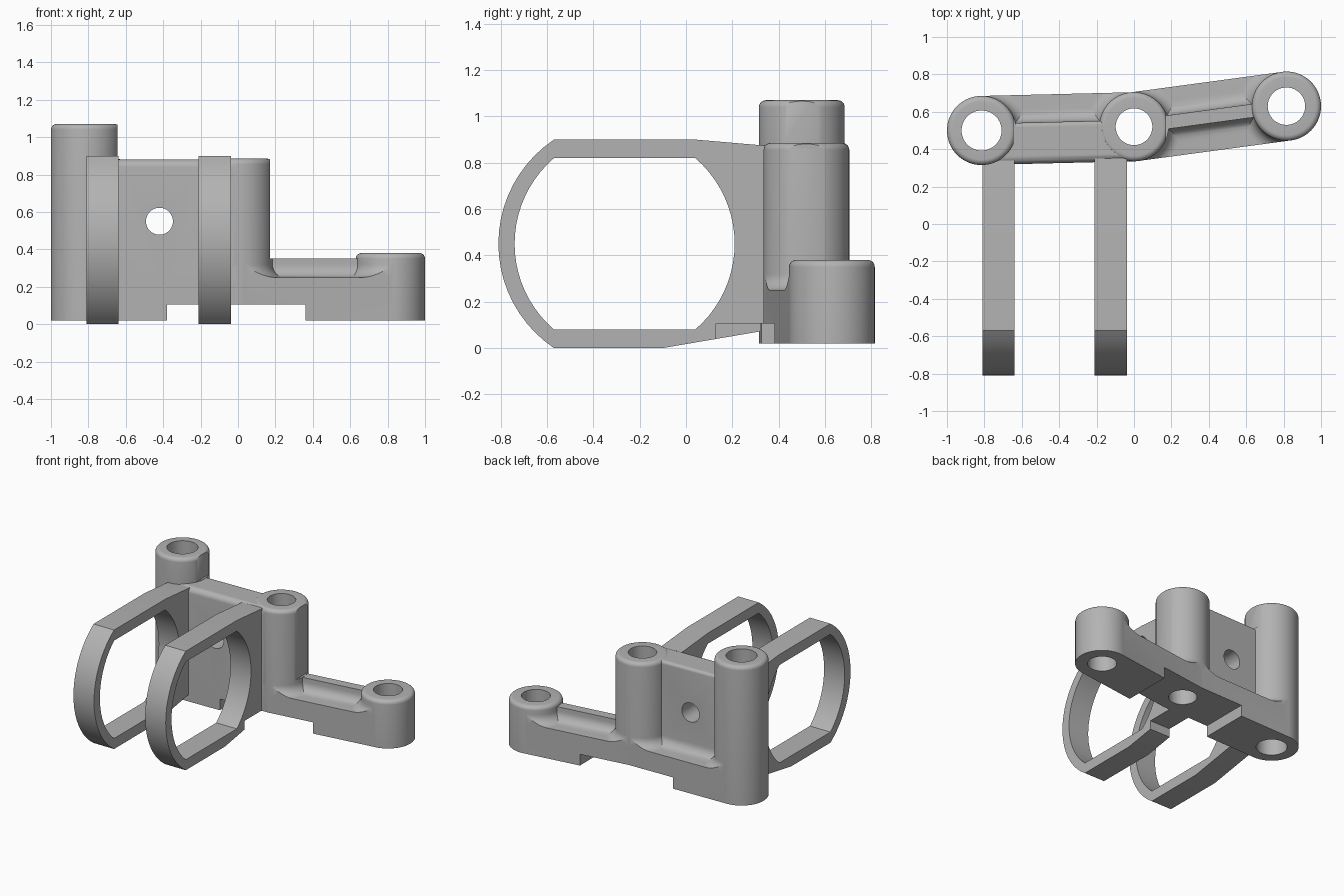
import bpy, bmesh, math
from mathutils import Vector, Matrix

cube = bpy.data.objects.get("Cube")
if cube:
    bpy.data.objects.remove(cube, do_unlink=True)

grey = bpy.data.materials.new("plain_grey")
grey.use_nodes = True
tone = (0.45, 0.45, 0.45, 1)
grey.diffuse_color = tone
grey.node_tree.nodes["Principled BSDF"].inputs["Base Color"].default_value = tone


def make(name, bm):
    bmesh.ops.remove_doubles(bm, verts=bm.verts, dist=1e-5)
    bmesh.ops.recalc_face_normals(bm, faces=bm.faces)
    mesh = bpy.data.meshes.new(name)
    bm.to_mesh(mesh)
    bm.free()
    mesh.materials.append(grey)
    ob = bpy.data.objects.new(name, mesh)
    bpy.context.scene.collection.objects.link(ob)
    return ob


def combine(ob, other, operation):
    """Apply a boolean and discard the second solid."""
    mod = ob.modifiers.new("bool", 'BOOLEAN')
    mod.solver = 'EXACT'
    mod.operation = operation
    mod.object = other
    bpy.context.view_layer.update()
    graph = bpy.context.evaluated_depsgraph_get()
    mesh = bpy.data.meshes.new_from_object(ob.evaluated_get(graph))
    ob.modifiers.clear()
    ob.data = mesh
    bpy.data.objects.remove(other, do_unlink=True)
    return ob


def prism(name, points, origin, u, v, depth):
    """Extrude a flat outline spanned by u and v along depth."""
    bm = bmesh.new()
    face = bm.faces.new([bm.verts.new(origin + u * a + v * b) for a, b in points])
    out = bmesh.ops.extrude_face_region(bm, geom=[face])["geom"]
    bmesh.ops.translate(bm, vec=depth, verts=[g for g in out if isinstance(g, bmesh.types.BMVert)])
    return make(name, bm)


def lathe(name, profile, x, y):
    bm = bmesh.new()
    verts = [bm.verts.new((x + r, y, z)) for r, z in profile]
    edges = [bm.edges.new(pair) for pair in zip(verts, verts[1:])]
    bmesh.ops.spin(bm, geom=verts + edges, cent=(x, y, 0), axis=(0, 0, 1),
                   angle=math.tau, steps=64)
    return make(name, bm)


def cylinder(name, radius, length, matrix):
    bm = bmesh.new()
    bmesh.ops.create_cone(bm, cap_ends=True, segments=64, radius1=radius,
                          radius2=radius, depth=length, matrix=matrix)
    return make(name, bm)


def box(name, low, high):
    low, high = Vector(low), Vector(high)
    bm = bmesh.new()
    bmesh.ops.create_cube(bm, size=1)
    for v in bm.verts:
        v.co = (low + high) / 2 + v.co * (high - low)
    return make(name, bm)


def arc(cx, cy, r, start, end, n=8):
    return [(cx + r * math.cos(math.radians(start + (end - start) * i / n)),
             cy + r * math.sin(math.radians(start + (end - start) * i / n)))
            for i in range(n + 1)]


def bow(x, side, half, rise, n=20):
    """Bulging ring end about mid height; runs up on the right, down on the left."""
    r = (half * half + rise * rise) / (2 * rise)
    a = math.degrees(math.asin(half / r))
    mid = 0 if side > 0 else 180
    return arc(x + side * (rise - r), 0.45, r, mid - a, mid + a, n)


R, BASE, LEDGE, F = 0.185, 0.02, 0.25, 0.07
W = R - 0.0005
X, Y, Z = Vector((1, 0, 0)), Vector((0, 1, 0)), Vector((0, 0, 1))

# x, y, top height, bore radius
posts = {"tall": (-0.815, 0.5, 1.07, 0.107),
         "middle": (0, 0.52, 0.885, 0.098),
         "short": (0.815, 0.63, 0.38, 0.1)}


def span(name, points, start, end):
    a, b = (Vector((*posts[k][:2], 0)) for k in (start, end))
    along = b - a
    side = Z.cross(along).normalized()
    return prism(name, points, a, side, Z, along)


# Wall with a rear ledge, and low ribbed arm
wall_outline = ([(W, BASE), (W, LEDGE)] + arc(0.036 + F, LEDGE + F, F, 270, 180)
                + arc(0.016, 0.86, 0.02, 0, 90, 4) + arc(-W + 0.04, 0.84, 0.04, 90, 180)
                + [(-W, BASE)])
arm_outline = ([(W, BASE), (W, LEDGE)] + arc(0.036 + F, LEDGE + F, F, 270, 180)
               + [(0.036, 0.35), (-0.036, 0.35)]
               + arc(-0.036 - F, LEDGE + F, F, 0, -90) + [(-W, LEDGE), (-W, BASE)])
bracket = span("bracket", wall_outline, "tall", "middle")
combine(bracket, span("arm", arm_outline, "middle", "short"), 'UNION')

# Round posts with softened rims
for key, (x, y, top, bore) in posts.items():
    profile = [(0, BASE), (R, BASE)] + arc(R - 0.03, top - 0.03, 0.03, 0, 90, 6) + [(0, top)]
    combine(bracket, lathe(key + "_post", profile, x, y), 'UNION')

# Concave flares where the posts meet the ledges
for key, start, end in (("tall", "tall", "middle"), ("middle", "tall", "middle"),
                        ("middle", "middle", "short"), ("short", "middle", "short")):
    x, y = posts[key][:2]
    profile = ([(0, 0.2), (R + F, 0.2)] + arc(R + F, LEDGE + F, F, 270, 180)
               + [(0, LEDGE + F)])
    flare = lathe("flare", profile, x, y)
    clip = span("clip", [(-W, 0.1), (W, 0.1), (W, 0.5), (-W, 0.5)], start, end)
    combine(bracket, combine(flare, clip, 'INTERSECT'), 'UNION')

# Two cable loops on the front
outer = ([(0.04, 0.9), (0.33, 0.875), (0.37, 0.873), (0.37, 0.08), (0.31, 0.07), (-0.1, 0)]
         + bow(-0.57, -1, 0.45, 0.24)[::-1])
inner = bow(0.04, 1, 0.37, 0.17) + bow(-0.57, -1, 0.37, 0.17)
for x in (-0.81, -0.21):
    loop = prism("loop", outer, X * x, Y, Z, X * 0.172)
    opening = prism("opening", inner, X * (x - 0.1), Y, Z, X * 0.4)
    combine(bracket, combine(loop, opening, 'DIFFERENCE'), 'UNION')

# Post bores, wall hole, underside notch and side flats
for x, y, top, bore in posts.values():
    combine(bracket, cylinder("bore", bore, 3, Matrix.Translation((x, y, 0.5))), 'DIFFERENCE')
turn = Matrix.Translation((-0.42, 0.5, 0.55)) @ Matrix.Rotation(math.pi / 2, 4, 'X')
combine(bracket, cylinder("wall_hole", 0.072, 0.8, turn), 'DIFFERENCE')
combine(bracket, box("notch", (-0.38, 0.13, -0.1), (0.36, 1, 0.105)), 'DIFFERENCE')
combine(bracket, box("tall_flat", (-0.645, 0.35, 0.882), (-0.5, 0.65, 1.2)), 'DIFFERENCE')
combine(bracket, box("middle_flat", (0.17, 0.4, 0.352), (0.3, 0.65, 1)), 'DIFFERENCE')

# Smooth shading with sharp edges kept
bpy.ops.object.select_all(action='DESELECT')
bracket.select_set(True)
bpy.context.view_layer.objects.active = bracket
bpy.ops.object.shade_smooth_by_angle(angle=math.radians(30))
